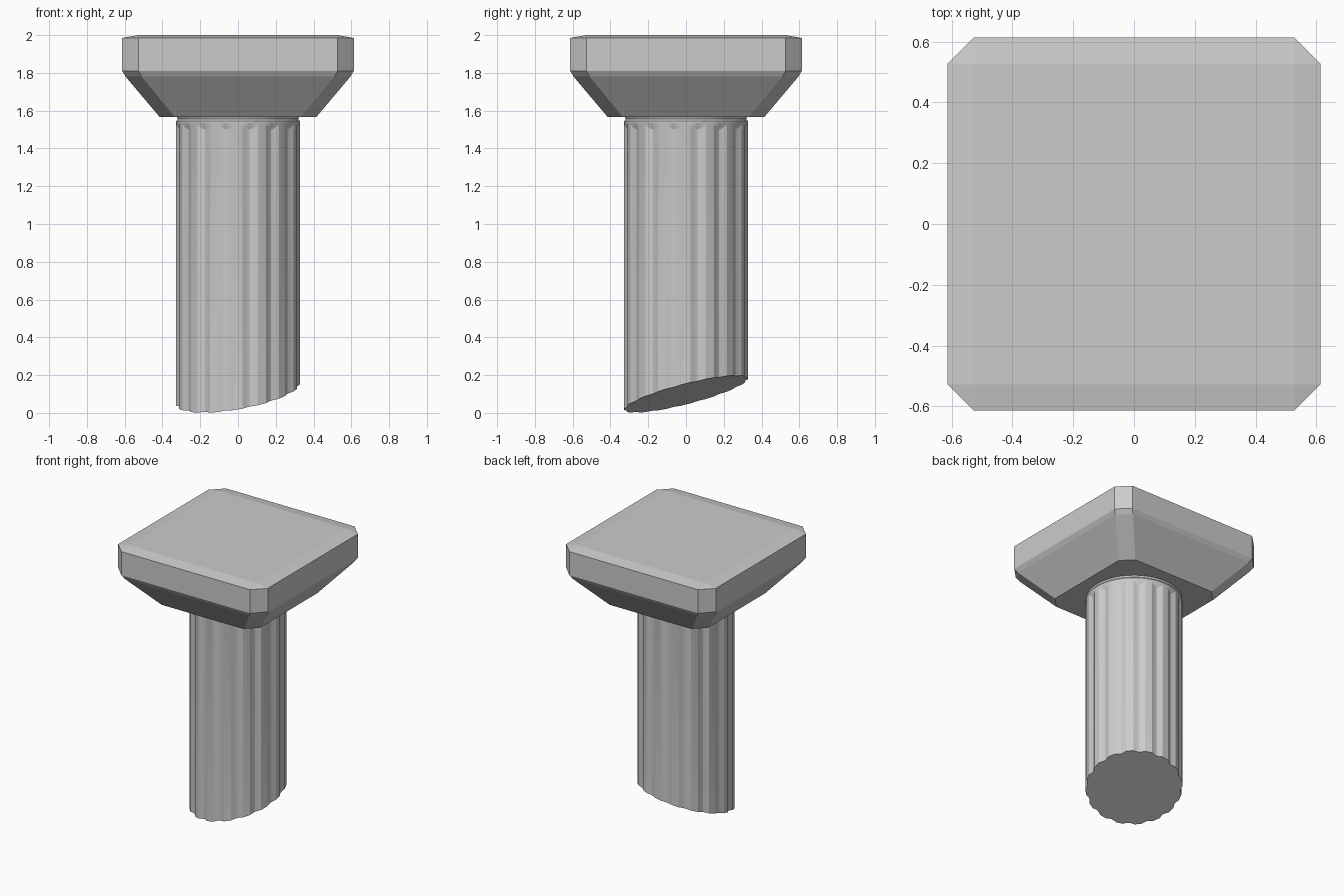
import bpy, bmesh, math

if "Cube" in bpy.data.objects:
    bpy.data.objects.remove(bpy.data.objects["Cube"])


def loft(name, rings):
    # Skin a stack of equal-length rings and cap both ends
    bm = bmesh.new()
    loops = [[bm.verts.new(p) for p in ring] for ring in rings]
    n = len(loops[0])
    for lo, hi in zip(loops, loops[1:]):
        for i in range(n):
            j = (i + 1) % n
            bm.faces.new((lo[i], lo[j], hi[j], hi[i]))
    bm.faces.new(loops[0][::-1])
    bm.faces.new(loops[-1])
    bmesh.ops.remove_doubles(bm, verts=bm.verts, dist=1e-4)
    bmesh.ops.recalc_face_normals(bm, faces=bm.faces)
    mesh = bpy.data.meshes.new(name)
    bm.to_mesh(mesh)
    bm.free()
    ob = bpy.data.objects.new(name, mesh)
    bpy.context.collection.objects.link(ob)
    return ob


def cut_square(half, inner, z):
    # Square outline with its four corners cut off
    h, k = half, inner
    return [(h, -k, z), (h, k, z), (k, h, z), (-k, h, z),
            (-h, k, z), (-h, -k, z), (-k, -h, z), (k, -h, z)]


# Capital: tapered underside, straight block, faintly raised square top
loft("capital", [cut_square(*level) for level in (
    (0.415, 0.335, 1.567), (0.595, 0.51, 1.78), (0.613, 0.527, 1.81),
    (0.613, 0.527, 1.985), (0.527, 0.527, 2.0))])

# Fluted shaft: 16 ridges with shallow rounded grooves between them
FLUTES, RADIUS = 16, 0.328
section = []  # angle in degrees and groove depth
for f in range(FLUTES):
    base = f * 360 / FLUTES
    for offset, depth in ((-4.3, 0), (4.3, 0), (8, 0.010), (11.25, 0.014), (14.5, 0.010)):
        section.append((math.radians(base + offset), depth))


def shaft_ring(height, radius, fluted):
    ring = []
    for angle, depth in section:
        r = radius - depth * fluted
        x, y = r * math.cos(angle), r * math.sin(angle)
        ring.append((x, y, height(x, y, depth)))
    return ring


# The foot is sliced off along a sloping plane
shaft = loft("fluted_shaft", [
    shaft_ring(lambda x, y, d: 0.1 + 0.17 * x + 0.25 * y, RADIUS, 1),
    shaft_ring(lambda x, y, d: 1.525 - 1.8 * d, RADIUS, 1),
    shaft_ring(lambda x, y, d: 1.535, RADIUS, 0),
    shaft_ring(lambda x, y, d: 1.545, RADIUS, 0),
    shaft_ring(lambda x, y, d: 1.555, RADIUS - 0.008, 0),
    shaft_ring(lambda x, y, d: 1.575, RADIUS, 0)])

bpy.context.view_layer.objects.active = shaft
shaft.select_set(True)
bpy.ops.object.shade_smooth_by_angle(angle=math.radians(20))
